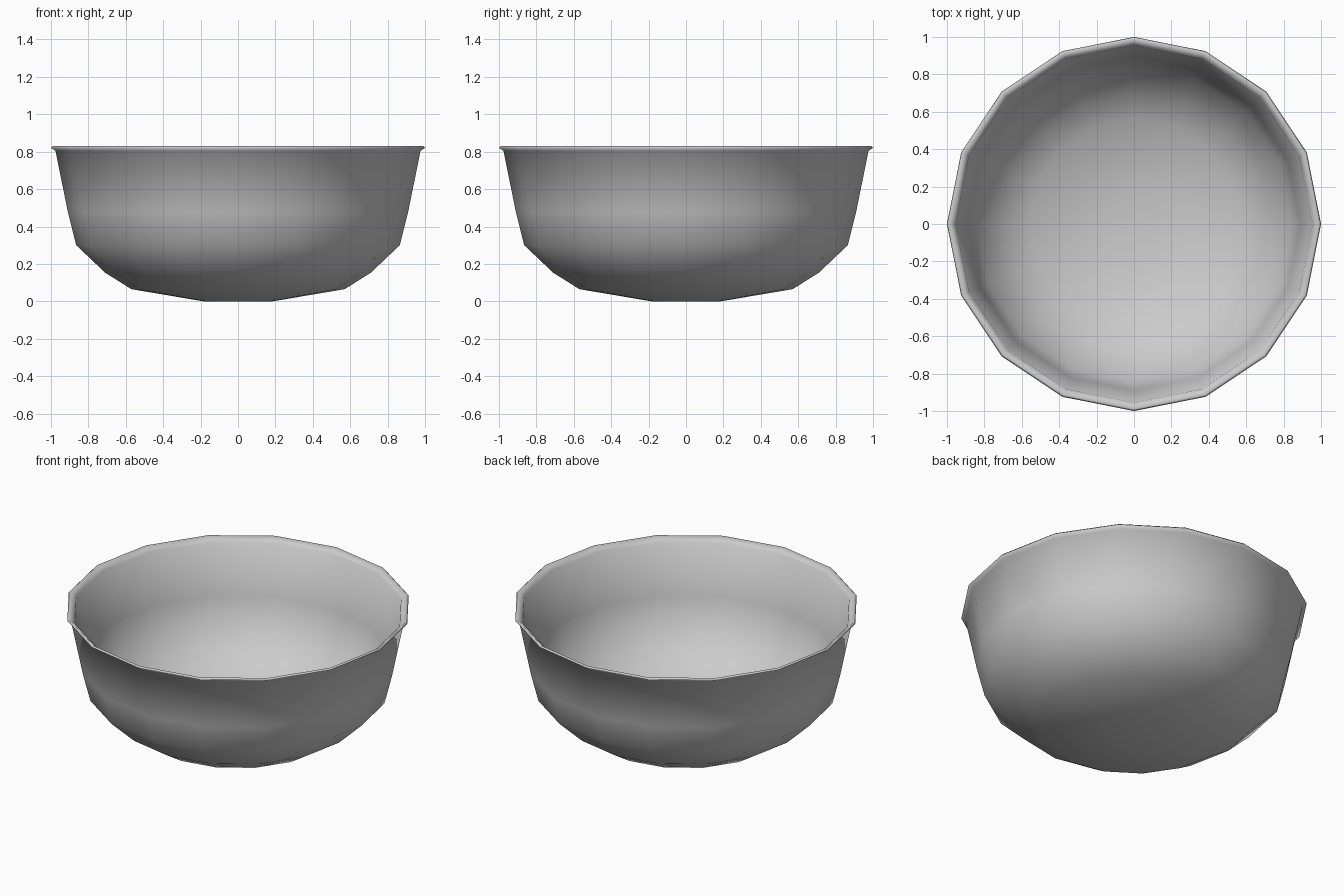
import bpy, bmesh
from math import cos, sin, pi

if "Cube" in bpy.data.objects:
    bpy.data.objects.remove(bpy.data.objects["Cube"])

SIDES = 16

# Bowl cross-section as (radius, height): outside from foot to rim, then inside back down
outer = [(0.185, 0.0), (0.57, 0.065), (0.71, 0.153), (0.865, 0.30),
         (0.91, 0.48), (0.976, 0.805)]
rim = [(1.0, 0.82), (0.99, 0.83)]
inner = [(0.955, 0.80), (0.89, 0.485), (0.845, 0.31), (0.695, 0.17),
         (0.56, 0.083), (0.18, 0.02)]


def lathe(name, profile, sides):
    """Spin a profile round z and cap both ends."""
    bm = bmesh.new()
    rings = [[bm.verts.new((r * cos(2 * pi * i / sides), r * sin(2 * pi * i / sides), z))
              for i in range(sides)] for r, z in profile]
    for a, b in zip(rings, rings[1:]):
        for i in range(sides):
            j = (i + 1) % sides
            bm.faces.new((a[i], a[j], b[j], b[i]))
    bm.faces.new(rings[0][::-1])
    bm.faces.new(rings[-1])
    bmesh.ops.recalc_face_normals(bm, faces=bm.faces)
    for f in bm.faces:
        f.smooth = True
    mesh = bpy.data.meshes.new(name)
    bm.to_mesh(mesh)
    bm.free()
    obj = bpy.data.objects.new(name, mesh)
    bpy.context.collection.objects.link(obj)
    return obj


# Bowl with flared lip
lathe("bowl", outer + rim + inner, SIDES)
